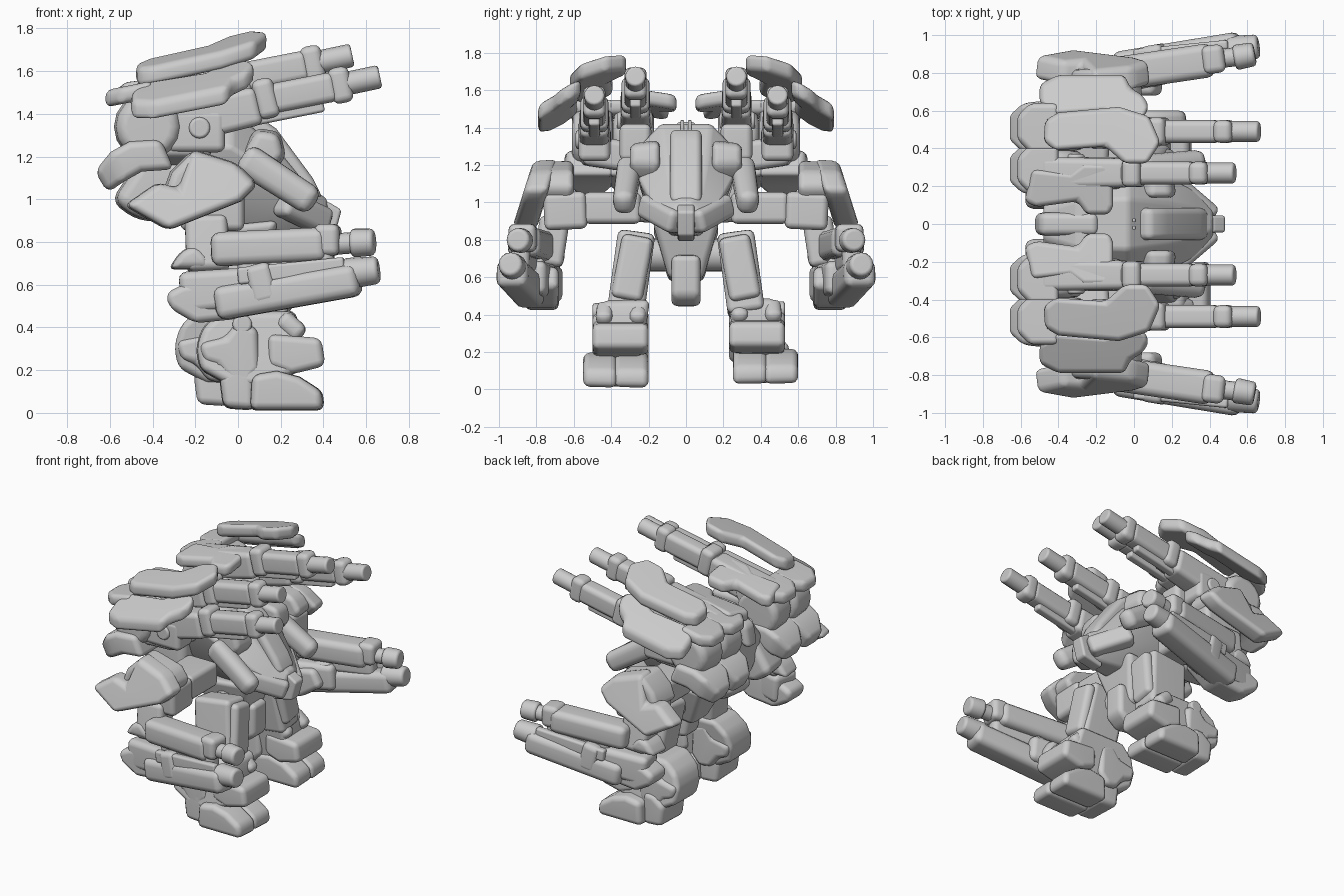
import bpy, bmesh
from math import cos, sin, tau
from mathutils import Vector

cube = bpy.data.objects.get("Cube")
if cube:
    bpy.data.objects.remove(cube, do_unlink=True)

grey = bpy.data.materials.new("plain grey")
grey.use_nodes = True
grey.diffuse_color = (0.6, 0.6, 0.6, 1)
grey.node_tree.nodes["Principled BSDF"].inputs["Base Color"].default_value = (0.6, 0.6, 0.6, 1)


def finish(name, rings, bevel, pair, shift):
    """Skin closed rings into a soft solid; pair adds a copy on the other side."""
    for side in ((1, -1) if pair else (0,)):
        bm = bmesh.new()
        off = Vector(shift) if side == 1 else Vector()
        loops = [[bm.verts.new(Vector((p[0], p[1] * (side or 1), p[2])) + off)
                  for p in ring] for ring in rings]
        n = len(loops[0])
        for a, b in zip(loops, loops[1:]):
            for i in range(n):
                j = (i + 1) % n
                bm.faces.new((a[i], a[j], b[j], b[i]))
        bm.faces.new(loops[0])
        bm.faces.new(loops[-1])
        bmesh.ops.recalc_face_normals(bm, faces=bm.faces)
        sharp = [e for e in bm.edges if e.calc_face_angle(0) > 0.45]
        bmesh.ops.bevel(bm, geom=sharp, offset=bevel, segments=3, profile=0.5,
                        affect='EDGES', clamp_overlap=True)
        for f in bm.faces:
            f.smooth = True
        label = {1: "left_", -1: "right_", 0: ""}[side] + name
        mesh = bpy.data.meshes.new(label)
        bm.to_mesh(mesh)
        bm.free()
        mesh.materials.append(grey)
        ob = bpy.data.objects.new(label, mesh)
        bpy.context.collection.objects.link(ob)
        ob.modifiers.new("even_shading", 'WEIGHTED_NORMAL')


def plate(name, pts, y0, y1, taper=1.0, lean=0.0, bevel=0.035, pair=True, shift=(0, 0, 0)):
    """Side profile in x and z, extruded across y; lean slides y with height."""
    cx = sum(p[0] for p in pts) / len(pts)
    cz = sum(p[1] for p in pts) / len(pts)
    ring = lambda y, k: [(cx + (x - cx) * k, y + lean * (z - cz), cz + (z - cz) * k) for x, z in pts]
    finish(name, [ring(y0, 1), ring(y1, taper)], bevel, pair, shift)


def deck(name, pts, z, thick, rise=0.0, roll=0.0):
    """Plan outline in x and y, sloped by rise along x and roll along y."""
    cx = sum(p[0] for p in pts) / len(pts)
    cy = sum(p[1] for p in pts) / len(pts)
    ring = lambda h: [(x, y, z + h + rise * (x - cx) + roll * (y - cy)) for x, y in pts]
    finish(name, [ring(-thick / 2), ring(thick / 2)], 0.03, True, (0, 0, 0))


def beam(name, a, b, w, h, end=1.0, bevel=0.035, pair=True, shift=(0, 0, 0), sides=4):
    """Bar from a to b: rectangular, or round when sides is more than four."""
    a, b = Vector(a), Vector(b)
    d = (b - a).normalized()
    u = d.cross(Vector((0, 0, 1)) if abs(d.z) < 0.8 else Vector((1, 0, 0))).normalized()
    v = u.cross(d)
    if sides == 4:
        sect = [(-1, -1), (1, -1), (1, 1), (-1, 1)]
    else:
        sect = [(cos(tau * i / sides), sin(tau * i / sides)) for i in range(sides)]
    ring = lambda p, k: [p + u * (s * w / 2 * k) + v * (t * h / 2 * k) for s, t in sect]
    finish(name, [ring(a, 1), ring(b, end)], bevel, pair, shift)


def tube(name, a, b, r, end=1.0, bevel=0.015, **kw):
    beam(name, a, b, 2 * r, 2 * r, end, bevel, sides=16, **kw)


# Torso: eight-sided sections along the body
def section(x, w, low, high):
    mid = (low + high) / 2
    q = (high - low) / 2
    return [(x, w * k, mid + q * t) for k, t in
            ((.45, 1), (1, .4), (.75, -.4), (.3, -1), (-.3, -1), (-.75, -.4), (-1, .4), (-.45, 1))]


finish("torso", [section(*s) for s in ((-.48, .16, 1.0, 1.3), (-.3, .28, .9, 1.41), (-.03, .3, .84, 1.42),
                                      (.18, .25, .82, 1.24), (.33, .18, .82, 1.06), (.42, .07, .84, 1.0))],
       .02, False, (0, 0, 0))
plate("chin", [(.3, .79), (.45, .82), (.485, .95), (.42, .99), (.3, .98)], -.045, .045, pair=False, bevel=.015)
plate("canopy", [(-.05, 1.3), (.08, 1.4), (.18, 1.33), (.35, 1.1), (.4, 1.0), (.2, .98)], -.085, .085, pair=False)
plate("cheek", [(.0, 1.2), (.08, 1.34), (.2, 1.32), (.23, 1.2), (.15, 1.1)], .14, .3, .8)
beam("jaw", (.2, .22, .99), (.41, .04, .89), .12, .13)
plate("back_ridge", [(-.53, 1.2), (-.5, 1.36), (-.2, 1.44), (-.15, 1.3)], -.06, .06, pair=False)
plate("back_pod", [(-.6, .99), (-.46, 1.2), (-.2, 1.2), (-.2, .88), (-.48, .9)], .08, .3, .9, bevel=.05)
for n in (-1, 1):
    beam("crown_pin", (0, .02 * n, 1.38), (0, .02 * n, 1.44), .02, .02, bevel=.005, pair=False)
beam("collar_pod", (.02, .3, 1.2), (.36, .335, .98), .13, .15, .9, .05)

# Hips and legs
beam("pelvis", (-.03, 0, .88), (.0, 0, .58), .36, .44, .5, pair=False)
plate("groin", [(-.1, .7), (.18, .72), (.18, .5), (.1, .44), (-.05, .46)], -.078, .078, pair=False)
tube("hip_joint", (0, .1, .72), (0, .3, .72), .09)
thigh, shin, foot = (-.04, 0, 0), (-.1, .03, .01), (-.12, .05, .02)
beam("thigh", (.04, .265, .83), (.1, .325, .4), .2, .28, 1, shift=thigh)
beam("thigh_plate", (.19, .255, .82), (.22, .32, .48), .17, .08, shift=thigh)
plate("shin", [(-.2, .3), (-.17, .4), (-.08, .48), (.27, .48), (.3, .35), (.29, .19), (.1, .12), (-.05, .13),
               (-.18, .2)], .22, .48, .97, lean=-.15, shift=shin)
plate("shin_guard", [(.14, .37), (.39, .35), (.41, .22), (.25, .18), (.14, .22)], .2, .5, shift=shin)
plate("calf_guard", [(-.19, .33), (-.06, .36), (.0, .44), (.1, .4), (.11, .2), (.05, .13), (-.04, .14), (-.1, .22),
                     (-.17, .24)], .2, .5, .95, shift=shin)
tube("knee_bolt", (.02, .22, .415), (.02, .5, .415), .046, shift=shin)
beam("knee_cap", (.2, .25, .45), (.3, .26, .36), .09, .09, shift=shin)
beam("knee_cap_outer", (.2, .43, .45), (.3, .44, .36), .09, .09, shift=shin)
toe = [(.05, .01), (.06, .18), (.18, .2), (.29, .17), (.4, .1), (.405, .01)]
plate("inner_toe", toe, .2, .385, .97, shift=foot)
plate("outer_toe", toe, .37, .55, .95, shift=foot)
plate("heel", [(-.07, .02), (-.09, .17), (.0, .24), (.08, .24), (.08, .01)], .24, .5, .95, shift=foot)

# Shoulders and upper arms
beam("arm_axle", (-.1, .24, .97), (-.1, .55, .97), .24, .17)
beam("shoulder_joint", (-.12, .53, .96), (-.12, .76, .95), .3, .2)
plate("shoulder_block", [(-.36, 1.02), (-.32, 1.13), (-.22, 1.23), (.0, 1.17), (.06, 1.08), (.0, 1.0)], .6, .82, .92)
plate("shoulder_shield", [(-.54, .97), (-.38, 1.08), (-.28, 1.05), (-.22, 1.24), (.0, 1.17), (.1, 1.07), (.02, .99),
                          (-.33, .85)], .74, .87, .95, lean=-.3)
beam("upper_arm", (-.15, .7, .92), (-.14, .74, .66), .16, .2)

# Forearm guns, splayed outward
plate("elbow_dome", [(-.33, .67), (-.27, .76), (-.2, .79), (-.14, .74), (-.12, .67)], .65, .82, .9)
beam("gun_housing", (-.26, .75, .56), (.2, .84, .6), .2, .2, .9, .04)
plate("gun_claw", [(-.34, .56), (-.26, .6), (.1, .66), (.16, .55), (.0, .44), (-.2, .42), (-.32, .49)], .68, .86)
beam("upper_barrel", (-.12, .79, .765), (.42, .87, .79), .18, .16, 1, .045)
beam("upper_collar", (.36, .865, .81), (.48, .88, .81), .15, .15)
tube("upper_neck", (.45, .875, .79), (.58, .89, .8), .05)
tube("upper_muzzle", (.53, .88, .795), (.64, .9, .8), .068, .92, .02)
beam("lower_barrel", (-.1, .82, .51), (.57, .935, .625), .18, .16, .95, .045)
tube("lower_muzzle", (.5, .92, .65), (.66, .94, .67), .075, .85, .02)
beam("barrel_rail", (.0, .9, .64), (.5, .95, .69), .05, .08, bevel=.015)
beam("barrel_web", (.0, .82, .68), (.45, .89, .71), .1, .14)
beam("barrel_clamp", (.06, .84, .59), (.18, .86, .62), .2, .19)

# Back launchers: two on each side with the same build
beam("launcher_crossbar", (-.28, .15, 1.22), (-.25, .55, 1.28), .26, .16)
for label, y, dx, dz in (("outer", .49, 0, 0), ("inner", .27, -.13, .1)):
    def at(x, z, off=0):
        return (x + dx, y + off, z + dz)
    beam(label + "_launcher_body", at(-.35, 1.34), at(.1, 1.44), .17, .2, .9)
    beam(label + "_launcher_barrel", at(.05, 1.45), at(.46, 1.53), .12, .14)
    beam(label + "_launcher_rail", at(-.1, 1.35), at(.4, 1.45), .06, .08, bevel=.015)
    beam(label + "_launcher_clamp", at(.08, 1.46), at(.18, 1.485), .15, .19)
    beam(label + "_launcher_flange", at(.43, 1.525), at(.53, 1.545), .12, .17)
    tube(label + "_launcher_muzzle", at(.5, 1.54), at(.665, 1.575), .055)
    tube(label + "_launcher_knob", at(-.18, 1.335, -.09), at(-.18, 1.335, .1), .05)
    tube(label + "_drum", (-.42, y - .1, 1.34), (-.42, y + .12, 1.34), .165, .9, .05)
    beam(label + "_pylon", (-.2, y, 1.22), (-.2, y, 1.42), .17, .28)
    # Rear horn: widening sections that curve up into the drum
    finish(label + "_rear_horn", [[(x + s * .03, y + .02 + w * t, z - s * h) for s, t in
                                   ((-1, -1), (1, -1), (1, 1), (-1, 1))] for x, z, w, h in
                                  ((-.64, 1.08, .07, .05), (-.57, 1.15, .13, .07), (-.48, 1.2, .14, .07),
                                   (-.33, 1.21, .13, .07))], .035, True, (0, 0, 0))
    deck(label + "_rear_block", [(-.62, y - .04), (-.55, y - .11), (-.4, y - .11), (-.4, y + .15), (-.55, y + .15),
                                 (-.62, y + .08)], 1.49, .08, .2)

# Armour plates over the launchers
deck("inner_armour", [(-.58, .12), (-.52, .09), (-.3, .12), (-.25, .05), (-.13, .05), (-.11, .1), (-.11, .28),
                      (-.15, .32), (-.27, .32), (-.34, .27), (-.54, .29)], 1.53, .08, .15, .15)
deck("middle_armour", [(-.48, .44), (-.42, .39), (-.15, .41), (-.05, .32), (.07, .32), (.14, .43), (.08, .57),
                       (-.08, .62), (-.4, .59), (-.47, .55)], 1.66, .09, .24, -.22)
deck("outer_armour", [(-.5, .64), (-.42, .58), (-.16, .6), (-.1, .57), (.05, .56), (.08, .62), (.05, .68), (-.02, .72),
                      (-.05, .79), (-.4, .79), (-.5, .74)], 1.52, .09, .2, -.5)
